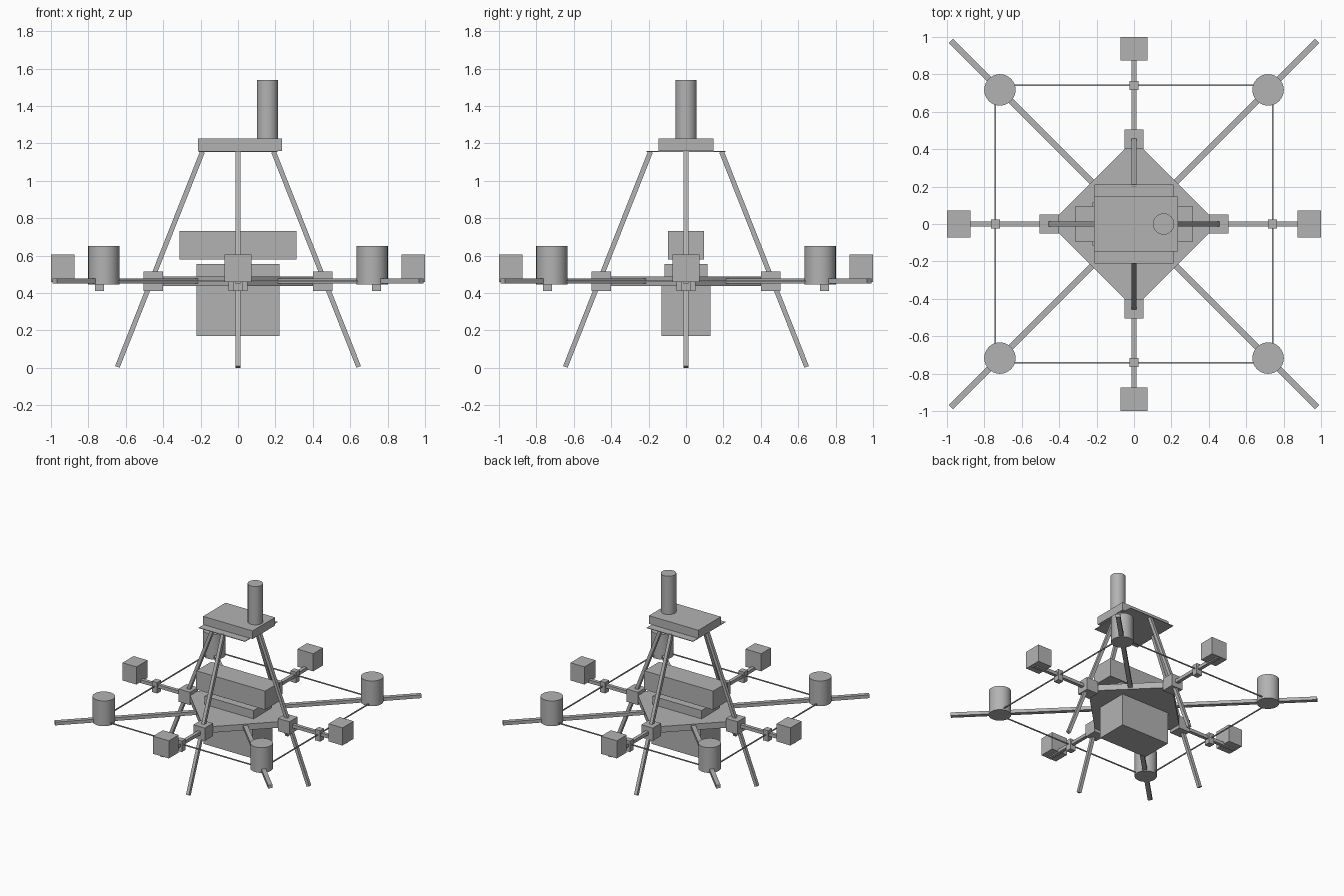
import bpy
from math import radians, pi
from mathutils import Vector, Matrix

cube = bpy.data.objects.get("Cube")
if cube:
    bpy.data.objects.remove(cube, do_unlink=True)

grey = bpy.data.materials.new("plain grey")
grey.use_nodes = True
colour = (0.45, 0.45, 0.45, 1)
grey.diffuse_color = colour
grey.node_tree.nodes["Principled BSDF"].inputs["Base Color"].default_value = colour


def finish(name):
    ob = bpy.context.object
    ob.name = name
    ob.data.materials.append(grey)
    return ob


def box(name, x, y, z, turn=0.0):
    """Box from (low, high) ranges, turned about the model's vertical axis."""
    ranges = (x, y, z)
    centre = Vector([(a + b) / 2 for a, b in ranges])
    size = [b - a for a, b in ranges]
    bpy.ops.mesh.primitive_cube_add(size=1)
    ob = finish(name)
    ob.data.transform(Matrix.Rotation(turn, 4, "Z") @ Matrix.Translation(centre) @ Matrix.Diagonal((*size, 1)))
    return ob


def bar(name, start, end, width, turn):
    """Square bar between two points, cut square at its ends."""
    start, end = Vector(start), Vector(end)
    span = end - start
    bpy.ops.mesh.primitive_cube_add(size=1)
    ob = finish(name)
    ob.data.transform(Matrix.Rotation(turn, 4, "Z") @ Matrix.Translation((start + end) / 2)
                      @ span.to_track_quat("Z", "Y").to_matrix().to_4x4()
                      @ Matrix.Diagonal((width, width, span.length, 1)))


def cylinder(name, x, y, low, high, radius):
    bpy.ops.mesh.primitive_cylinder_add(vertices=32, radius=radius, depth=high - low,
                                        location=(x, y, (low + high) / 2))
    finish(name)
    bpy.ops.object.shade_smooth_by_angle(angle=radians(40))


# Central diamond deck with the boxes above and below it
half = 0.45 / 2 ** 0.5
box("deck", (-half, half), (-half, half), (0.437, 0.487), pi / 4)
box("lower_box", (-0.222, 0.222), (-0.132, 0.132), (0.17, 0.437))
box("middle_box", (-0.222, 0.222), (-0.115, 0.115), (0.487, 0.556))
box("upper_box", (-0.313, 0.313), (-0.095, 0.095), (0.578, 0.732))

# Platform on top of the legs
box("top_plate", (-0.21, 0.21), (-0.21, 0.21), (1.153, 1.158))
box("top_box", (-0.215, 0.235), (-0.146, 0.146), (1.158, 1.225))
cylinder("mast", 0.158, 0, 1.225, 1.54, 0.057)

# Four sides: leg, hub, arm, clamp, end box and cord
for side, word in enumerate(("left", "back", "right", "front")):
    turn = side * pi / 2
    bar(word + "_leg", (0.645, 0, 0.005), (0.19, 0, 1.155), 0.026, turn)
    box(word + "_hub", (0.4, 0.505), (-0.052, 0.052), (0.41, 0.515), turn)
    box(word + "_arm", (0.42, 0.99), (-0.014, 0.014), (0.45, 0.477), turn)
    box(word + "_clamp", (0.717, 0.765), (-0.025, 0.025), (0.41, 0.5), turn)
    box(word + "_end_box", (0.873, 1.0), (-0.072, 0.072), (0.46, 0.605), turn)
    box(word + "_cord", (0.738, 0.746), (-0.742, 0.742), (0.458, 0.466), turn)

# Four diagonal booms, each carrying a canister
for sx, sy, word in ((1, 1, "back_left"), (-1, 1, "back_right"),
                     (-1, -1, "front_right"), (1, -1, "front_left")):
    turn = Vector((1, 0)).angle_signed(Vector((sx, sy))) * -1
    box(word + "_boom", (0.25, 1.385), (-0.017, 0.017), (0.45, 0.477), turn)
    cylinder(word + "_canister", sx * 0.717, sy * 0.717, 0.445, 0.652, 0.084)
